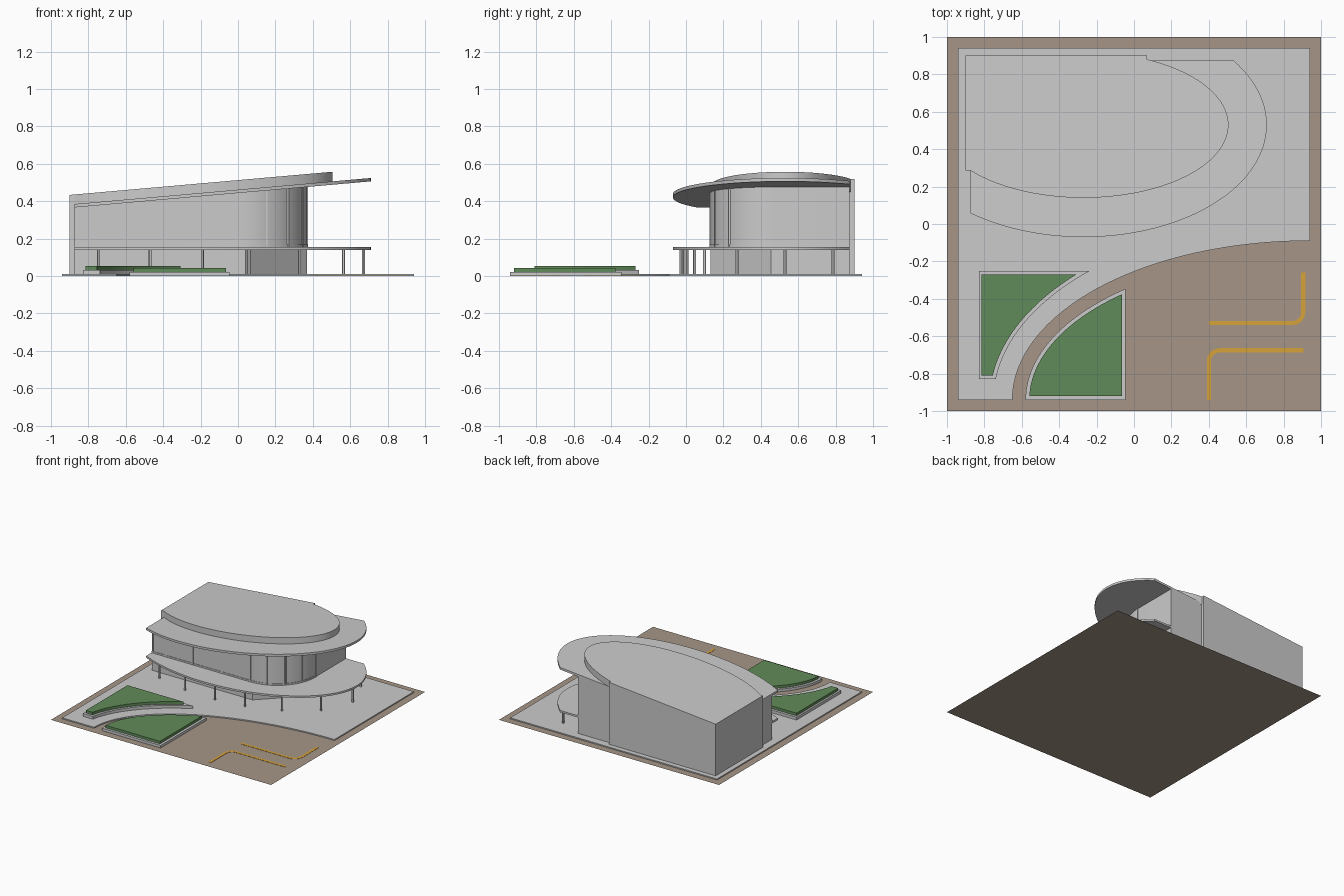
import bpy, bmesh
from math import sin, cos, pi, sqrt, radians

if "Cube" in bpy.data.objects:
    bpy.data.objects.remove(bpy.data.objects["Cube"])


def material(name, rgb):
    m = bpy.data.materials.new(name)
    m.use_nodes = True
    m.diffuse_color = (*rgb, 1)
    m.node_tree.nodes["Principled BSDF"].inputs["Base Color"].default_value = (*rgb, 1)
    return m


GREY = material("concrete grey", (0.6, 0.6, 0.6))
BROWN = material("paving brown", (0.38, 0.30, 0.24))
GREEN = material("grass green", (0.12, 0.26, 0.10))
YELLOW = material("marking yellow", (0.68, 0.36, 0.04))


def prism(name, outline, bottom, top, mat):
    """Extrude a plan outline; bottom and top are heights or functions of x."""
    lo = bottom if callable(bottom) else lambda x: bottom
    hi = top if callable(top) else lambda x: top
    bm = bmesh.new()
    low = [bm.verts.new((x, y, lo(x))) for x, y in outline]
    high = [bm.verts.new((x, y, hi(x))) for x, y in outline]
    bm.faces.new(low)
    bm.faces.new(high)
    n = len(outline)
    for i in range(n):
        j = (i + 1) % n
        bm.faces.new((low[i], low[j], high[j], high[i]))
    bmesh.ops.recalc_face_normals(bm, faces=bm.faces)
    mesh = bpy.data.meshes.new(name)
    bm.to_mesh(mesh)
    bm.free()
    mesh.materials.append(mat)
    obj = bpy.data.objects.new(name, mesh)
    bpy.context.collection.objects.link(obj)
    bpy.ops.object.select_all(action="DESELECT")
    obj.select_set(True)
    bpy.context.view_layer.objects.active = obj
    bpy.ops.object.shade_smooth_by_angle(angle=radians(30))
    return obj


def rect(x0, y0, x1, y1):
    return [(x0, y0), (x1, y0), (x1, y1), (x0, y1)]


def arc(cx, cy, rx, ry, a0, a1, n=32):
    return [(cx + rx * cos(a0 + (a1 - a0) * i / n),
             cy + ry * sin(a0 + (a1 - a0) * i / n)) for i in range(n + 1)]


# Ground sheet, and pavement with the sweeping quarter-ellipse edge
EDGE = 0.94
bpy.ops.mesh.primitive_plane_add(size=2)
ground = bpy.context.object
ground.name = "ground_sheet"
ground.data.materials.append(BROWN)


def sweep(rx, ry, a0, a1):
    return arc(EDGE, -EDGE, rx, ry, a0, a1)


def at_y(ry, y):      # ellipse angle where the sweep meets a given y
    s = (y + EDGE) / ry
    return pi - math_asin(s)


def at_x(rx, x):      # ellipse angle where the sweep meets a given x
    c = (x - EDGE) / rx
    return pi - math_asin(sqrt(1 - c * c))


from math import asin as math_asin

prism("pavement", [(-EDGE, EDGE), (-EDGE, -EDGE)] + sweep(1.59, 0.85, pi, pi / 2)
      + [(EDGE, EDGE)], 0.001, 0.01, GREY)


# Planting beds: a kerb with grass standing on it
def back_bed(name, left, y0, y1, rx, ry, z0, z1, mat):
    curve = sweep(rx, ry, at_y(ry, y0), at_y(ry, y1))
    prism(name, [(left, y1), (left, y0)] + curve, z0, z1, mat)


def front_bed(name, right, y0, rx, ry, z0, z1, mat):
    curve = sweep(rx, ry, at_y(ry, y0), at_x(rx, right))
    prism(name, curve + [(right, y0)], z0, z1, mat)


back_bed("back_bed_kerb", -0.83, -0.83, -0.25, 1.69, 0.96, 0.01, 0.033, GREY)
back_bed("back_bed_grass", -0.815, -0.81, -0.27, 1.71, 0.98, 0.033, 0.055, GREEN)
front_bed("front_bed_kerb", -0.045, -0.94, 1.52, 0.78, 0.001, 0.022, GREY)
front_bed("front_bed_grass", -0.065, -0.92, 1.50, 0.76, 0.022, 0.043, GREEN)


# Painted road lines, each an L with a rounded corner
def road_line(name, cx, cy, start, far_x, far_y):
    r, h = 0.06, 0.011
    outer = arc(cx, cy, r + h, r + h, start, start + pi / 2, 8)
    inner = arc(cx, cy, r - h, r - h, start, start + pi / 2, 8)
    first, last = (outer[0], inner[0]), (outer[-1], inner[-1])
    # One leg runs to far_x, the other to far_y
    def leg(p):
        horizontal = abs(p[0] - cx) < 1e-6
        return (far_x, p[1]) if horizontal else (p[0], far_y)
    outline = [leg(first[0])] + outer + [leg(last[0]), leg(last[1])]
    outline += inner[::-1] + [leg(first[1])]
    prism(name, outline, 0.001, 0.003, YELLOW)


road_line("road_line_back", 0.845, -0.47, -pi / 2, 0.40, -0.26)
road_line("road_line_front", 0.46, -0.735, pi / 2, 0.905, -0.94)

# Sloping roof heights
SLOPE = 0.088
CX, CY, BACK = -0.27, 0.53, 0.875


def roof_top(x):
    return 0.435 + SLOPE * (x + 0.9) - 0.001


def canopy_top(x):
    return 0.385 + SLOPE * (x + 0.875)


def canopy_under(x):
    return canopy_top(x) - 0.018


def oval(rx, ry, left, right_angle):
    """Front arc of an oval from x = left round to the back."""
    a0 = -pi + math_asin(sqrt(1 - ((left - CX) / rx) ** 2))
    return arc(CX, CY, rx, ry, a0, right_angle, 64)


# Balcony floor and roof canopy share one outline
LEFT = -0.875
deck = oval(0.98, 0.60, LEFT, math_asin((BACK - CY) / 0.60)) + [(LEFT, BACK)]
prism("balcony_floor", deck, 0.14, 0.155, GREY)
prism("roof_canopy", deck, canopy_under, canopy_top, GREY)

# Raised roof and the tall rear block below it
crown_end = pi - math_asin(sqrt(1 - ((0.07 - CX) / 0.775) ** 2))
crown = oval(0.775, 0.39, LEFT, pi - crown_end)
step_y = crown[0][1]
prism("raised_roof", crown + [(0.07, 0.9), (-0.9, 0.9), (-0.9, step_y)],
      canopy_under, roof_top, GREY)
prism("rear_block", rect(-0.9, step_y, 0.07, 0.9), 0.008, canopy_top, GREY)

# Ground floor with a chamfered corner, upper floor with a round one
FRONT, SIDE, R = 0.13, 0.37, 0.35
prism("ground_floor_wall", [(LEFT, FRONT), (0.04, FRONT), (SIDE, 0.455),
                            (SIDE, BACK), (LEFT, BACK)], 0.008, 0.142, GREY)
corner = (SIDE - R, FRONT + R)
prism("upper_floor_wall", [(LEFT, FRONT)] + arc(*corner, R, R, -pi / 2, 0)
      + [(SIDE, BACK), (LEFT, BACK)], 0.15, lambda x: canopy_under(x) + 0.002, GREY)

# Window mullions along the front and round the corner
spots = [(x, FRONT) for x in (-0.865, -0.74, -0.5, -0.24)]
spots += arc(*corner, R, R, -pi / 2, 0, 4)
for i, (x, y) in enumerate(spots):
    h = 0.005
    prism(f"window_mullion_{i + 1}", rect(x - h, y - h, x + h, y + h),
          0.15, lambda x: canopy_under(x) + 0.002, GREY)
sill = arc(*corner, R + 0.004, R + 0.004, -pi / 2, 0)
prism("window_sill", [(LEFT, FRONT - 0.004)] + sill + [corner, (LEFT, corner[1])],
      0.15, 0.168, GREY)

# Slender columns following the balcony edge
def column(i, x, y):
    prism(f"balcony_column_{i}", arc(x, y, 0.008, 0.008, 0, 2 * pi * 11 / 12, 11),
          0.008, 0.142, GREY)


xs = (-0.745, -0.47, -0.19, 0.06, 0.33, 0.565)
points = [(x, CY - 0.56 * sqrt(1 - ((x - CX) / 0.94) ** 2)) for x in xs]
points += [(0.672, CY), (0.565, 2 * CY - points[-1][1])]
for i, (x, y) in enumerate(points):
    column(i + 1, x, y)
